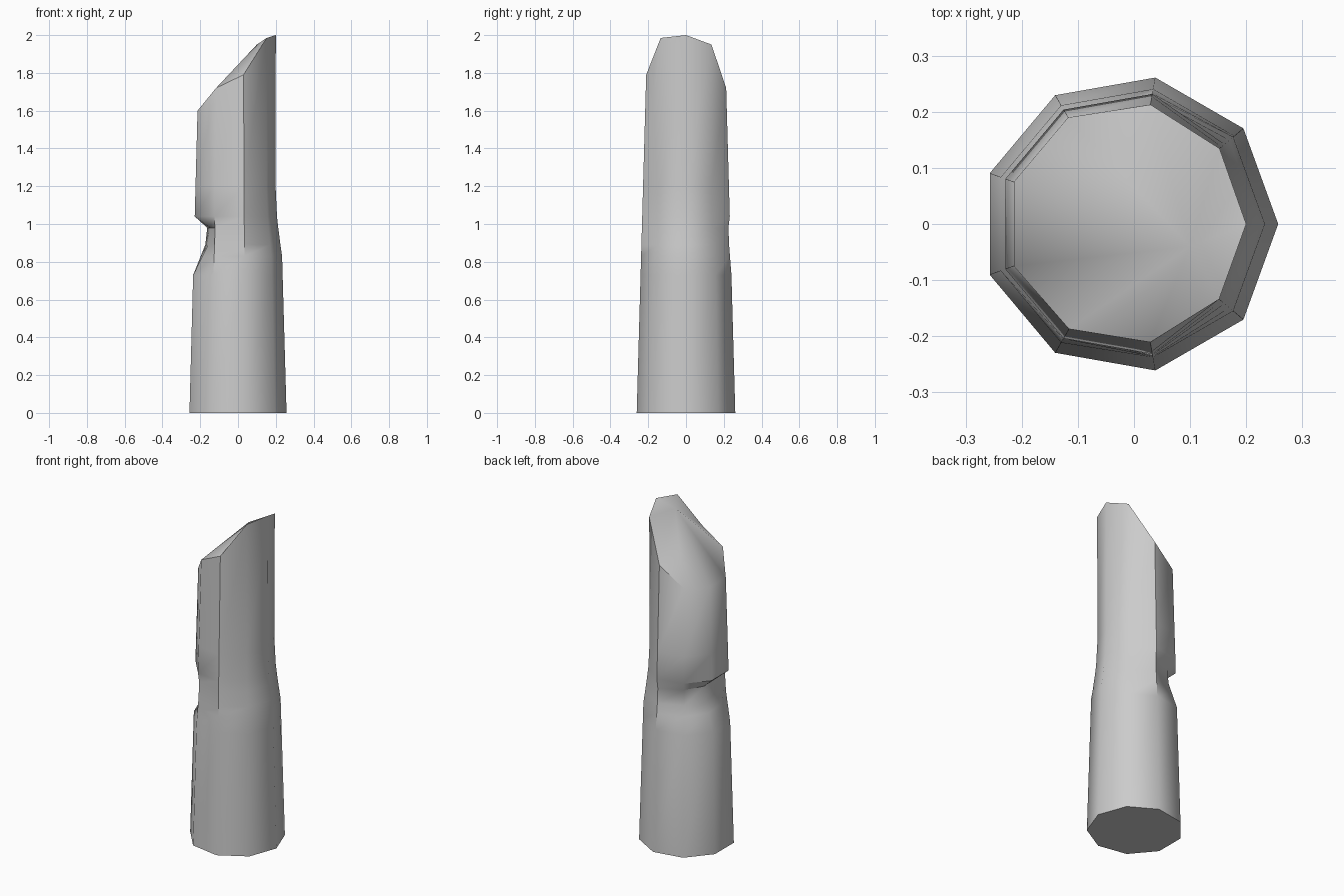
import bpy, bmesh
from math import radians, cos, sin

if "Cube" in bpy.data.objects:
    bpy.data.objects.remove(bpy.data.objects["Cube"])

N = 9
CX = -0.008


def radius(z):
    return 0.265 - 0.0285 * z


# Height and inward dent for each of the nine corners (0, 40 ... 320 degrees)
RIGHT = [1, 1, 0, 0, 0, 0, 0, 0, 1]
NOTCH = [0, 0, 0.1, 0.55, 0.8, 1, 0.1, 0, 0]
LEVELS = [  # z, right-hand waist depth, left-hand notch depth
    (0.00, 0, 0),
    (0.73, 0, 0),
    (0.83, 0, 0.05),
    (0.89, 0.007, 0.08),
    (0.98, 0.016, 0.09),
    (1.04, 0.021, 0.0),
    (1.20, 0.024, 0),
]
RIM = [2.0, 1.95, 1.72, 1.61, 1.6, 1.6, 1.72, 1.79, 1.985]

bm = bmesh.new()


def corner(i, z, dent=0.0):
    a = radians(40 * i)
    r = radius(z) - dent
    return bm.verts.new((CX + r * cos(a), r * sin(a), z))


# Tapered shaft with a waist and a chopped notch, ending in a slanted rim
rings = [[corner(i, z, w * RIGHT[i] + n * NOTCH[i]) for i in range(N)]
         for z, w, n in LEVELS]
rings.append([corner(i, RIM[i]) for i in range(N)])
for low, high in zip(rings, rings[1:]):
    for i in range(N):
        j = (i + 1) % N
        bm.faces.new((low[i], low[j], high[j], high[i]))

# Flat base and slanted cut top
bm.faces.new(rings[0][::-1])
peak = bm.verts.new((0.1, -0.04, 1.95))
top = rings[-1]
for i in range(N):
    bm.faces.new((top[i], top[(i + 1) % N], peak))

bmesh.ops.recalc_face_normals(bm, faces=bm.faces)
mesh = bpy.data.meshes.new("wooden_post")
bm.to_mesh(mesh)
bm.free()
post = bpy.data.objects.new("wooden_post", mesh)
bpy.context.collection.objects.link(post)

# Smooth sides, crisp cuts
bpy.context.view_layer.objects.active = post
post.select_set(True)
bpy.ops.object.shade_smooth_by_angle(angle=radians(43))
